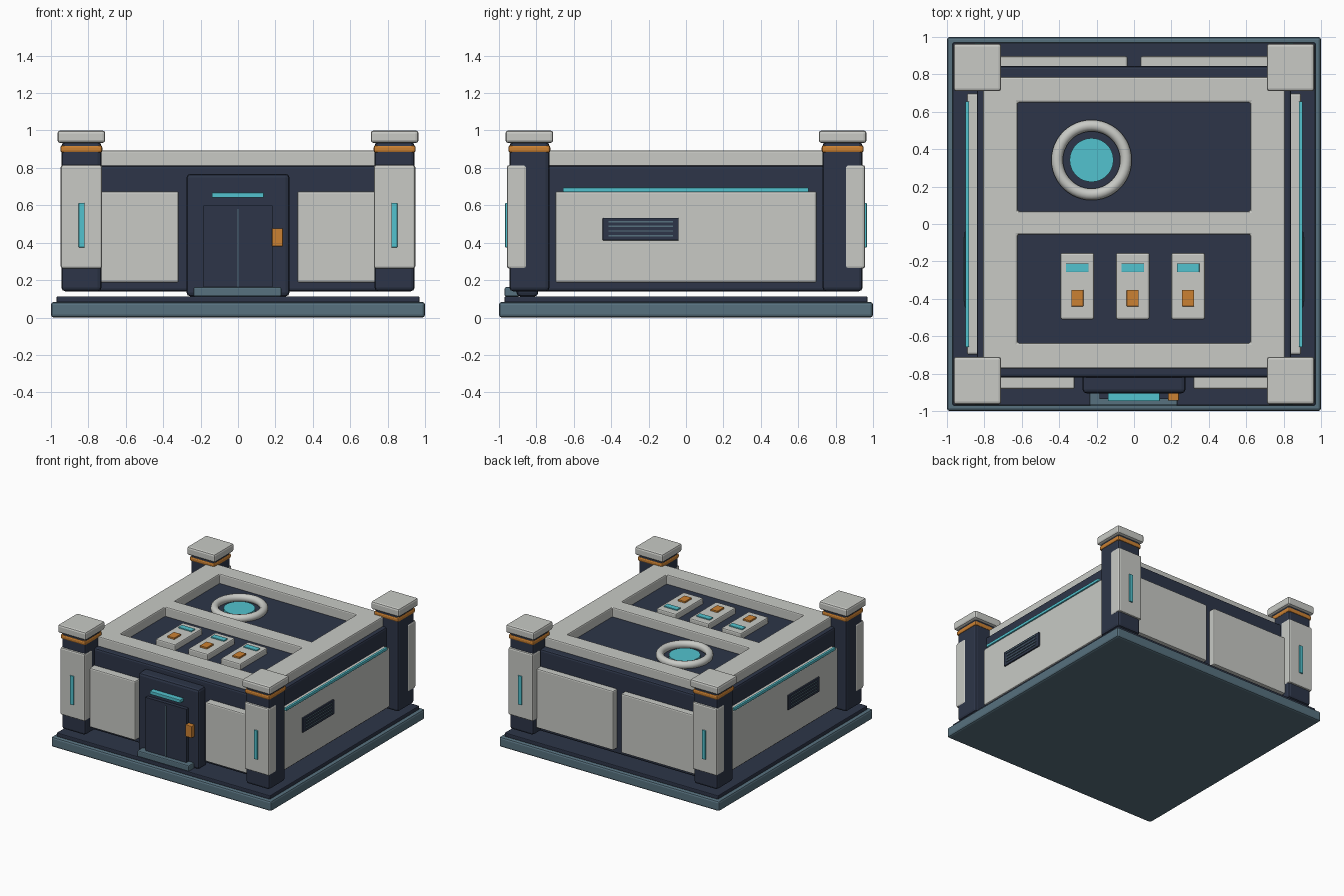
import bpy
import math

cube = bpy.data.objects.get("Cube")
if cube:
    bpy.data.objects.remove(cube, do_unlink=True)


def material(name, rgb):
    m = bpy.data.materials.new(name)
    m.use_nodes = True
    m.diffuse_color = (*rgb, 1)
    m.node_tree.nodes["Principled BSDF"].inputs["Base Color"].default_value = (*rgb, 1)
    return m


LIGHT = material("light_grey", (0.58, 0.59, 0.56))
NAVY = material("dark_navy", (0.026, 0.036, 0.065))
SLATE = material("slate_blue", (0.095, 0.165, 0.21))
CYAN = material("cyan_glow", (0.085, 0.54, 0.62))
ORANGE = material("orange", (0.6, 0.22, 0.032))


def finish(obj, name, mat, bevel=0.0):
    obj.name = name
    obj.data.materials.append(mat)
    if bevel:
        mod = obj.modifiers.new("Bevel", "BEVEL")
        mod.width = bevel
        mod.segments = 2
        mod.limit_method = "ANGLE"
    return obj


def box(name, mat, x, y, z, bevel=0.0):
    """Box spanning the (low, high) ranges on each axis."""
    spans = [sorted(s) for s in (x, y, z)]
    bpy.ops.mesh.primitive_cube_add(size=1, location=[(a + b) / 2 for a, b in spans])
    obj = bpy.context.object
    for v in obj.data.vertices:
        v.co = [c * (b - a) for c, (a, b) in zip(v.co, spans)]
    return finish(obj, name, mat, bevel)


def flip(span, sign):
    return (span[0] * sign, span[1] * sign)


SIDES = (("left", 1), ("right", -1))
ENDS = (("front", -1), ("back", 1))

# Foundation and main body
box("base_slab", SLATE, (-1, 1), (-1, 1), (0, 0.083), 0.015)
box("deck", NAVY, (-0.97, 0.97), (-0.97, 0.97), (0.08, 0.113), 0.006)
box("body", NAVY, (-0.84, 0.84), (-0.82, 0.845), (0.14, 0.813), 0.015)

# Corner pillars
for side, sx in SIDES:
    for end, sy in ENDS:
        tag = f"{end}_{side}"

        def square(name, mat, low, high, z, bevel):
            box(f"{tag}_{name}", mat, flip((low, high), sx), flip((low, high), sy), z, bevel)

        square("pillar", NAVY, 0.73, 0.944, (0.14, 0.938), 0.02)
        square("pillar_band", ORANGE, 0.725, 0.95, (0.882, 0.92), 0.012)
        square("pillar_cap", LIGHT, 0.71, 0.965, (0.933, 1.0), 0.015)
        box(f"{tag}_pillar_plate", LIGHT, flip((0.726, 0.948), sx),
            flip((0.853, 0.957), sy), (0.262, 0.815), 0.012)
        box(f"{tag}_pillar_light", CYAN, flip((0.82, 0.852), sx),
            flip((0.95, 0.967), sy), (0.375, 0.612), 0.003)

# Wall panels, side lights and vents
for side, s in SIDES:
    box(f"front_{side}_panel", LIGHT, flip((0.317, 0.76), s), (-0.882, -0.81), (0.187, 0.674), 0.01)
    box(f"back_{side}_panel", LIGHT, flip((0.035, 0.76), s), (0.83, 0.897), (0.187, 0.674), 0.01)
    box(f"{side}_panel", LIGHT, flip((0.82, 0.893), s), (-0.698, 0.698), (0.187, 0.674), 0.01)
    box(f"{side}_light_strip", CYAN, flip((0.882, 0.902), s), (-0.658, 0.655), (0.671, 0.694), 0.004)
    box(f"{side}_vent", NAVY, flip((0.88, 0.905), s), (-0.446, -0.04), (0.412, 0.532), 0.004)
    for i in range(4):
        z = 0.434 + i * 0.025
        box(f"{side}_vent_slat_{i + 1}", SLATE, flip((0.9, 0.911), s), (-0.415, -0.07), (z, z + 0.007))

# Entrance
box("door_housing", NAVY, (-0.275, 0.275), (-0.905, -0.79), (0.113, 0.768), 0.02)
for side, s in SIDES:
    box(f"{side}_door_leaf", NAVY, flip((0, 0.185), s), (-0.935, -0.89), (0.14, 0.6))
box("door_seam", SLATE, (-0.004, 0.004), (-0.939, -0.93), (0.155, 0.58))
box("door_step", SLATE, (-0.238, 0.232), (-0.97, -0.89), (0.113, 0.162), 0.008)
box("door_light", CYAN, (-0.14, 0.138), (-0.947, -0.9), (0.641, 0.668), 0.004)
box("door_keypad", ORANGE, (0.182, 0.24), (-0.944, -0.895), (0.38, 0.477), 0.004)

# Roof frame with two open bays, cut by hidden boxes
frame = box("roof_frame", LIGHT, (-0.807, 0.807), (-0.772, 0.785), (0.805, 0.892))
for name, y in (("front_bay_cutter", (-0.637, -0.057)), ("back_bay_cutter", (0.068, 0.65))):
    cutter = box(name, NAVY, (-0.622, 0.622), y, (0.7, 1.0))
    mod = frame.modifiers.new(name, "BOOLEAN")
    mod.operation = "DIFFERENCE"
    mod.solver = "EXACT"
    mod.object = cutter
    bpy.context.view_layer.objects.active = frame
    bpy.ops.object.modifier_apply(modifier=name)
    bpy.data.objects.remove(cutter, do_unlink=True)
while len(frame.data.materials) > 1:
    frame.data.materials.pop()
for p in frame.data.polygons:
    p.material_index = 0
edge = frame.modifiers.new("Bevel", "BEVEL")
edge.width = 0.01
edge.segments = 2
edge.limit_method = "ANGLE"

# Round skylight in the back bay
hub = (-0.227, 0.342)
bpy.ops.mesh.primitive_torus_add(location=(*hub, 0.835), major_radius=0.184, minor_radius=0.031,
                                 major_segments=48, minor_segments=12)
finish(bpy.context.object, "skylight_ring", LIGHT)
bpy.ops.object.shade_smooth_by_angle(angle=math.radians(40))
bpy.ops.mesh.primitive_cylinder_add(vertices=48, radius=0.117, depth=0.03, location=(*hub, 0.82))
finish(bpy.context.object, "skylight_lens", CYAN)
bpy.ops.object.shade_smooth_by_angle(angle=math.radians(40))

# Equipment boxes in the front bay
for i in range(3):
    x = -0.303 + i * 0.296
    box(f"roof_unit_{i + 1}", LIGHT, (x - 0.09, x + 0.09), (-0.51, -0.155), (0.805, 0.862), 0.01)
    box(f"roof_unit_light_{i + 1}", CYAN, (x - 0.06, x + 0.06), (-0.257, -0.21), (0.855, 0.871), 0.002)
    box(f"roof_unit_button_{i + 1}", ORANGE, (x - 0.032, x + 0.032), (-0.44, -0.353), (0.855, 0.875), 0.002)
